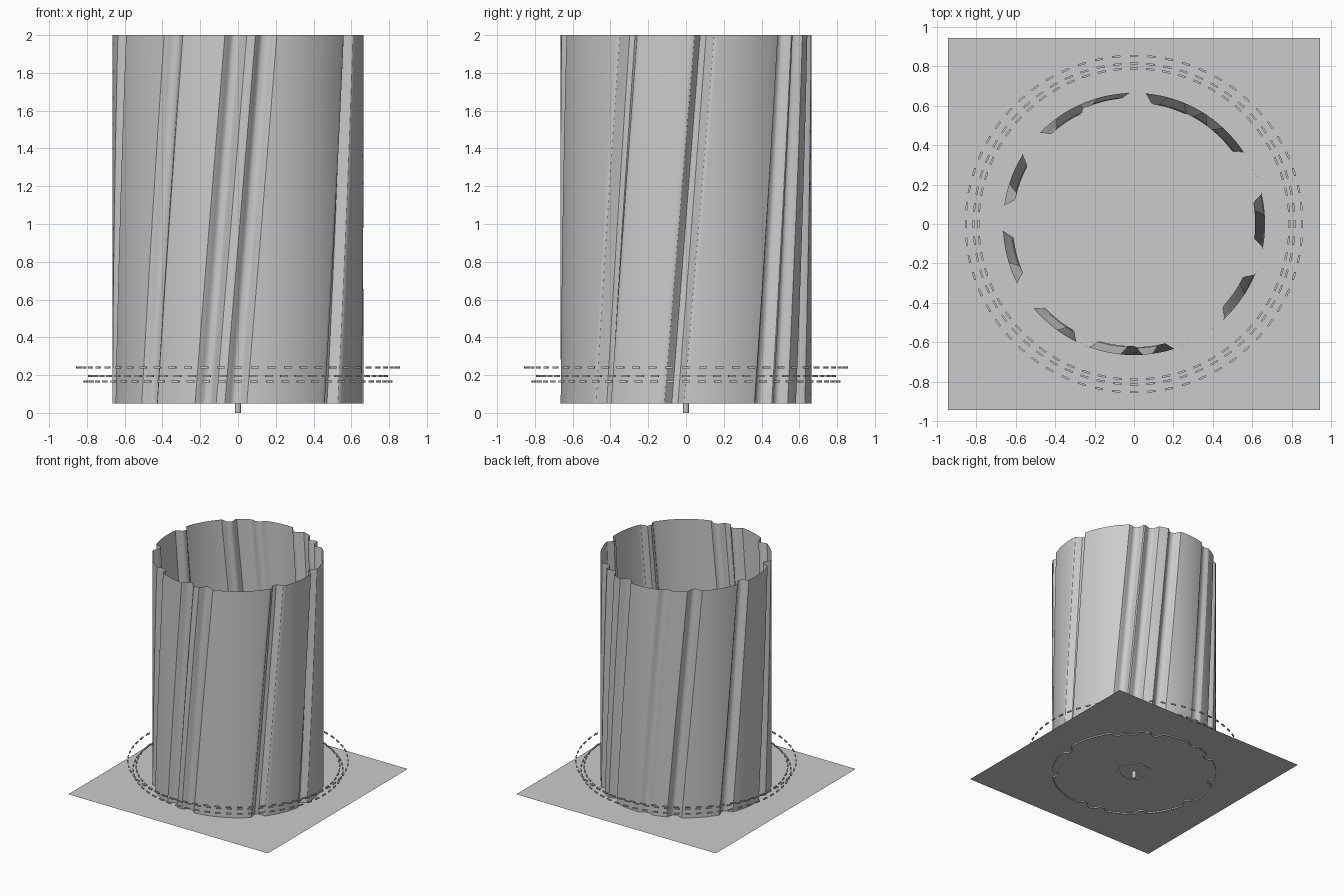
import bpy, bmesh
from math import pi, sin, cos, radians

if "Cube" in bpy.data.objects:
    bpy.data.objects.remove(bpy.data.objects["Cube"])


def make_object(name, verts, faces, smooth=False):
    mesh = bpy.data.meshes.new(name)
    mesh.from_pydata(verts, [], faces)
    mesh.update()
    bm = bmesh.new()
    bm.from_mesh(mesh)
    bmesh.ops.recalc_face_normals(bm, faces=bm.faces)
    bm.to_mesh(mesh)
    bm.free()
    obj = bpy.data.objects.new(name, mesh)
    bpy.context.collection.objects.link(obj)
    if smooth:
        bpy.ops.object.select_all(action='DESELECT')
        obj.select_set(True)
        bpy.context.view_layer.objects.active = obj
        bpy.ops.object.shade_smooth_by_angle(angle=radians(30))
    return obj


def arc_block(verts, faces, r0, r1, z0, z1, a0, a1):
    """Append one box following a circle, used for ring dashes."""
    b = len(verts)
    for z in (z0, z1):
        for r, a in ((r0, a0), (r1, a0), (r1, a1), (r0, a1)):
            verts.append((r * cos(a), r * sin(a), z))
    faces += [tuple(b + i for i in f) for f in
              ((0, 3, 2, 1), (4, 5, 6, 7), (0, 1, 5, 4),
               (1, 2, 6, 5), (2, 3, 7, 6), (3, 0, 4, 7))]


# Twisted open tower wall with inward pleats
RADIUS, TWIST = 0.665, 14.0
PLEATS = [(73, .05), (56, .045), (45, .045), (1.5, .05), (-34.5, .05), (-84, .04),
          (-98, .045), (232, .045), (195, .05), (160, .05), (124, .045), (104, .025)]
HALF_WIDTH = 4.8


def wall_radius(deg):
    r = RADIUS
    for centre, depth in PLEATS:
        d = abs((deg - centre + 180) % 360 - 180)
        r -= depth * max(0, min(1, (HALF_WIDTH - d) / (HALF_WIDTH * 0.65)))
    return r


N, LEVELS = 360, 16
verts, faces = [], []
for k in range(LEVELS + 1):
    t = k / LEVELS
    for i in range(N):
        deg = i * 360 / N
        a = radians(deg + TWIST * (t - 0.5))
        r = wall_radius(deg)
        verts.append((r * cos(a), r * sin(a), 0.05 + 1.95 * t))
for k in range(LEVELS):
    for i in range(N):
        j = (i + 1) % N
        faces.append((k * N + i, k * N + j, (k + 1) * N + j, (k + 1) * N + i))
make_object("tower_wall", verts, faces, smooth=True)

# Thin square base sheet
H, PZ = 0.945, 0.062
make_object("base_sheet", [(-H, -H, PZ), (H, -H, PZ), (H, H, PZ), (-H, H, PZ)], [(0, 1, 2, 3)])

# Dashed rings floating around the foot
DASHES = 60
for name, r, z in (("lower_dashed_ring", 0.815, 0.167),
                   ("middle_dashed_ring", 0.79, 0.195),
                   ("upper_dashed_ring", 0.855, 0.24)):
    verts, faces = [], []
    for i in range(DASHES):
        a = pi / 2 + 2 * pi * i / DASHES
        w = 0.021 / r
        arc_block(verts, faces, r - 0.006, r + 0.004, z - 0.005, z + 0.005, a - w, a + w)
    make_object(name, verts, faces)

# Nine-sided flat ring on the sheet
verts, faces = [], []
S = 9
for r, z in ((0.113, 0.056), (0.146, 0.056), (0.146, 0.068), (0.113, 0.068)):
    verts += [(r * cos(2 * pi * i / S), r * sin(2 * pi * i / S), z) for i in range(S)]
for k in range(4):
    for i in range(S):
        j, m = (i + 1) % S, (k + 1) % 4
        faces.append((k * S + i, k * S + j, m * S + j, m * S + i))
make_object("centre_ring", verts, faces)

# Short centre pin under the sheet
bpy.ops.mesh.primitive_cylinder_add(vertices=12, radius=0.015, depth=0.065, location=(0, 0, 0.0325))
bpy.context.object.name = "centre_pin"
bpy.ops.object.shade_smooth_by_angle(angle=radians(40))
